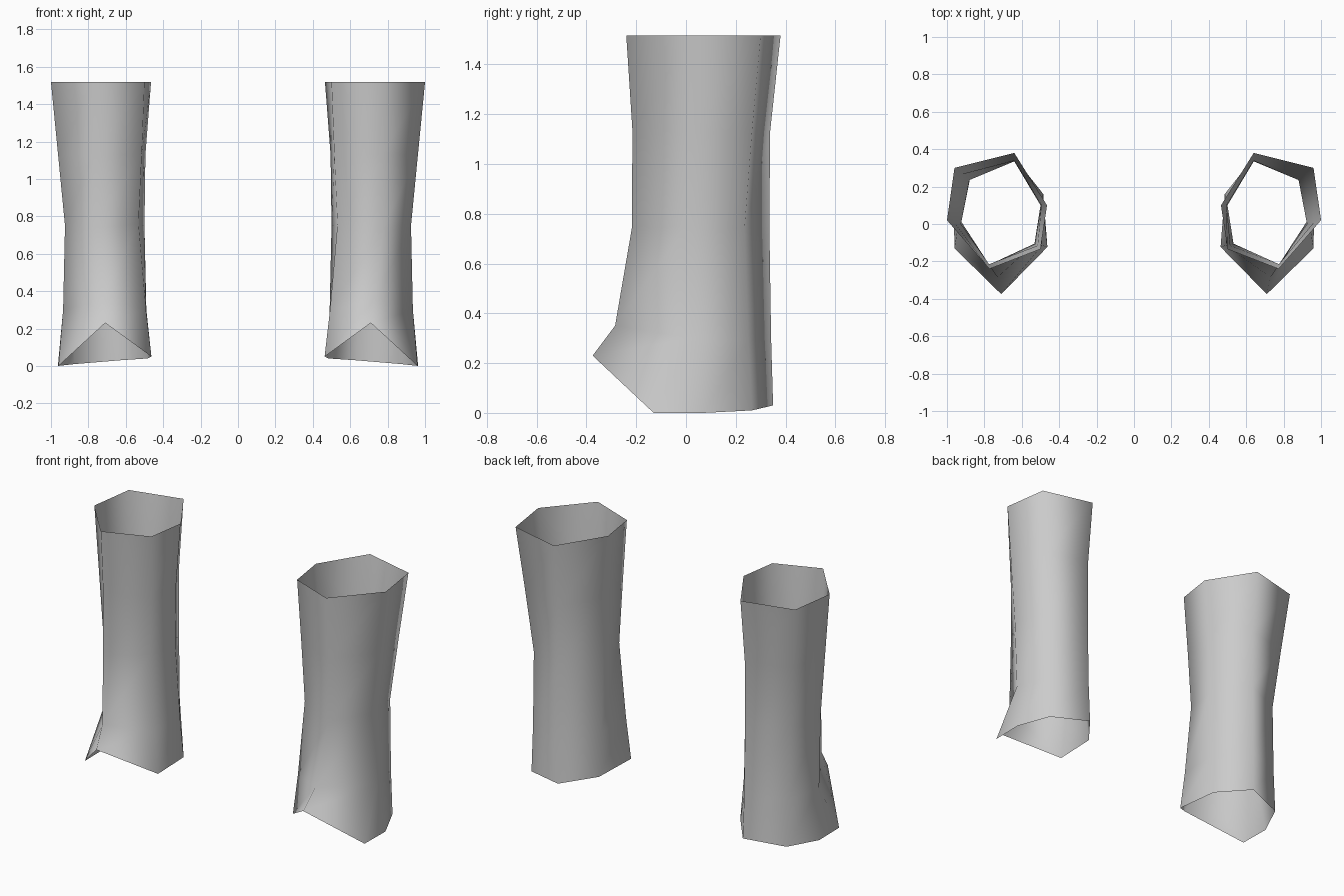
import bpy

cube = bpy.data.objects.get("Cube")
if cube:
    bpy.data.objects.remove(cube, do_unlink=True)

# One plain grey material
grey = bpy.data.materials.new("plain_grey")
grey.use_nodes = True
colour = (0.6, 0.6, 0.6, 1.0)
grey.diffuse_color = colour
bsdf = next(n for n in grey.node_tree.nodes if n.type == 'BSDF_PRINCIPLED')
bsdf.inputs["Base Color"].default_value = colour
bsdf.inputs["Roughness"].default_value = 0.8

# Hem: front peak, front outer corner, outer, back outer, back, inner, front inner
HEM = [(.71, -.375, .23), (.96, -.13, 0), (.963, .07, 0), (.875, .265, .01),
       (.635, .35, .03), (.485, .16, .04), (.463, -.123, .05)]

# Six-sided rings above the hem: front, outer, back outer, back, inner, front inner
RINGS = [
    [(.73, -.285, .35), (.935, .03, .30), (.875, .25, .29),
     (.64, .342, .30), (.49, .13, .30), (.492, -.115, .30)],
    [(.775, -.218, .74), (.925, .0, .75), (.88, .235, .74),
     (.64, .335, .75), (.50, .10, .75), (.532, -.105, .76)],
    [(.775, -.215, 1.13), (.962, .01, 1.13), (.92, .265, 1.13),
     (.64, .338, 1.13), (.495, .10, 1.13), (.515, -.115, 1.13)],
    [(.773, -.24, 1.517), (1.0, .02, 1.517), (.96, .30, 1.517),
     (.64, .38, 1.517), (.465, .10, 1.517), (.50, -.134, 1.517)],
]


def build_tube(name, side):
    """Open tube; side is +1 for left, -1 for right."""
    verts = [(side * x, y, z) for ring in [HEM] + RINGS for x, y, z in ring]
    faces = []
    # Flared hem band: seven corners below, six above
    up = [7, 8, 8, 9, 10, 11, 12]
    for i in range(7):
        j = (i + 1) % 7
        face = [i, j, up[j], up[i]]
        faces.append(list(dict.fromkeys(face)))
    # Straight bands up to the open top
    for r in range(len(RINGS) - 1):
        a, b = 7 + 6 * r, 13 + 6 * r
        for i in range(6):
            j = (i + 1) % 6
            faces.append([a + i, a + j, b + j, b + i])
    if side < 0:
        faces = [f[::-1] for f in faces]
    mesh = bpy.data.meshes.new(name)
    mesh.from_pydata(verts, [], faces)
    mesh.materials.append(grey)
    mesh.polygons.foreach_set("use_smooth", [True] * len(mesh.polygons))
    mesh.update()
    bpy.context.collection.objects.link(bpy.data.objects.new(name, mesh))


build_tube("left_leg_tube", 1)
build_tube("right_leg_tube", -1)
